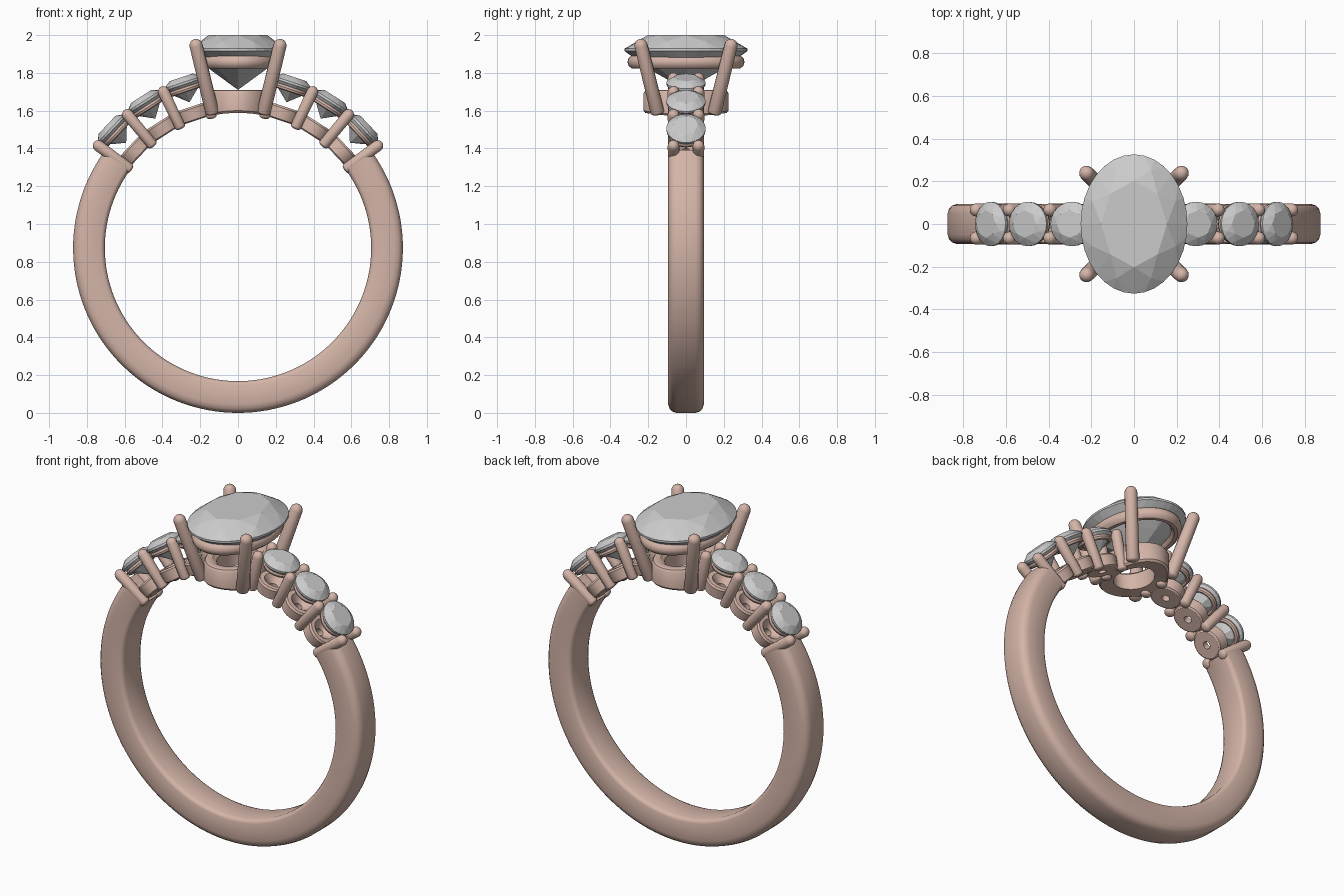
import bpy, bmesh
from math import sin, cos, pi, radians, sqrt
from mathutils import Matrix, Vector

if "Cube" in bpy.data.objects:
    bpy.data.objects.remove(bpy.data.objects["Cube"])

CZ = 0.873                      # height of the finger-hole centre
R_IN, R_OUT = 0.705, 0.873      # band radii

gold = bpy.data.materials.new("rose_gold")
gold.diffuse_color = (0.66, 0.46, 0.39, 1)
gold.use_nodes = True
gold.node_tree.nodes["Principled BSDF"].inputs["Base Color"].default_value = gold.diffuse_color


def finish(bm, name, matrix=Matrix(), metal=True, angle=35):
    bmesh.ops.recalc_face_normals(bm, faces=bm.faces[:])
    me = bpy.data.meshes.new(name)
    bm.to_mesh(me)
    bm.free()
    me.transform(matrix)
    if metal:
        me.materials.append(gold)
        me.shade_smooth()
        me.set_sharp_from_angle(angle=radians(angle))
    ob = bpy.data.objects.new(name, me)
    bpy.context.collection.objects.link(ob)
    return ob


def bridge(bm, rings, closed_rings, closed_section):
    """Quads between successive vertex rings."""
    n, m = len(rings), len(rings[0])
    for i in range(n if closed_rings else n - 1):
        a, b = rings[i], rings[(i + 1) % n]
        for j in range(m if closed_section else m - 1):
            k = (j + 1) % m
            bm.faces.new((a[j], a[k], b[k], b[j]))


def lathe(name, section, matrix, steps=32):
    """Closed section of (x radius, y radius, z) spun round z: an oval ring."""
    bm = bmesh.new()
    rings = []
    for i in range(steps):
        t = 2 * pi * i / steps
        rings.append([bm.verts.new((rx * cos(t), ry * sin(t), z)) for rx, ry, z in section])
    bridge(bm, rings, True, True)
    return finish(bm, name, matrix)


def prong(name, p, q, r0, r1):
    """Tapered rod with domed ends, from p to q."""
    p, q = Vector(p), Vector(q)
    length = (q - p).length
    bm = bmesh.new()
    prof = [(r0 * sin(a), -r0 * 0.5 * cos(a)) for a in (0.3, 0.8, 1.2, pi / 2)]
    prof += [(r1 * cos(a), length + r1 * sin(a)) for a in (0, 0.4, 0.8, 1.2, 1.45)]
    rings = [[bm.verts.new((r * cos(2 * pi * i / 14), r * sin(2 * pi * i / 14), z))
              for i in range(14)] for r, z in prof]
    bridge(bm, rings, False, True)
    bm.faces.new(rings[0])
    bm.faces.new(rings[-1])
    rot = (q - p).to_track_quat('Z', 'Y').to_matrix().to_4x4()
    return finish(bm, name, Matrix.Translation(p) @ rot, angle=50)


def gem(name, rx, ry, crown, pavilion, matrix, sides=32):
    """Brilliant cut, girdle at z = 0, as the hull of its facet corners."""
    bm = bmesh.new()

    def ring(n, k, z, off=0.0):
        for i in range(n):
            t = 2 * pi * (i + off) / n
            bm.verts.new((k * rx * cos(t), k * ry * sin(t), z))
    ring(8, 0.62, crown)
    ring(8, 0.84, crown * 0.56, 0.5)
    ring(sides, 1.0, 0.006)
    ring(sides, 1.0, -0.006)
    ring(8, 0.58, -pavilion * 0.5)
    bm.verts.new((0, 0, -pavilion))
    bmesh.ops.convex_hull(bm, input=bm.verts[:])
    bmesh.ops.dissolve_limit(bm, angle_limit=radians(1), verts=bm.verts[:], edges=bm.edges[:])
    return finish(bm, name, matrix, metal=False)


def at(angle, r, y=0.0):
    """Point on the ring's arc, angle in degrees from +x."""
    a = radians(angle)
    return Vector((r * cos(a), y, CZ + r * sin(a)))


def frame(angle, r):
    """Local z points outwards from the finger hole."""
    return Matrix.Translation(at(angle, r)) @ Matrix.Rotation(pi / 2 - radians(angle), 4, 'Y')


# Band: rounded section swept round the lower part of the circle
w, ro, ri = 0.094, R_OUT, R_IN
half = [(0.05, ro), (0.072, ro - 0.007), (0.086, ro - 0.02), (w, ro - 0.045),
        (w, ri + 0.022), (0.088, ri + 0.008), (0.07, ri)]
section = half + [(-y, r) for y, r in reversed(half)]
bm = bmesh.new()
N, START, END = 96, 143.5, 396.5
rings = [[bm.verts.new(at(START + (END - START) * i / N, r, y)) for y, r in section]
         for i in range(N + 1)]
bridge(bm, rings, False, True)
bm.faces.new(rings[0])
bm.faces.new(rings[-1])
finish(bm, "band", angle=50)

# Shoulders: three stones a side, each with a cup, a rim and shared prongs
FIRST, STEP = 36.2, 14.15
for side in ("right", "left"):
    turn = (lambda a: a) if side == "right" else (lambda a: 180 - a)
    for i in range(3):
        a = turn(FIRST + STEP * (i + 0.5))
        tag = f"{side}_{i + 1}"
        cup = [(0.022, -0.037), (0.078, -0.037), (0.088, -0.03), (0.094, 0.03),
               (0.086, 0.04), (0.062, 0.04), (0.022, 0.0)]
        lathe("side_cup_" + tag, [(r, r, z) for r, z in cup], frame(a, 0.748))
        rim = [(0.081 + 0.014 * cos(t * pi / 4), 0.016 * sin(t * pi / 4)) for t in range(8)]
        lathe("side_rim_" + tag, [(r, r, z) for r, z in rim], frame(a, 0.885))
        gem("side_stone_" + tag, 0.104, 0.104, 0.034, 0.105, frame(a, 0.918), 24)
    for i in range(4):
        a = turn(FIRST + STEP * i)
        for y in (-0.066, 0.066):
            prong(f"side_prong_{side}_{i + 1}", at(a, 0.712, y), at(a, 0.915, y), 0.029, 0.031)

# Centre base: oval collar whose underside follows the finger hole
collar = [(0.10, 0.13, 1.592), (0.155, 0.215, 1.588), (0.165, 0.226, 1.60), (0.165, 0.226, 1.69),
          (0.155, 0.216, 1.706), (0.145, 0.205, 1.71), (0.12, 0.17, 1.708), (0.10, 0.145, 1.69)]
base = lathe("centre_collar", collar, Matrix(), 48)
for v in base.data.vertices:
    if v.co.z < 1.65:
        v.co.z -= 0.71 - sqrt(0.71 ** 2 - v.co.x ** 2)

# Centre rim under the main stone
rim = [(0.19 + 0.03 * cos(t * pi / 5), 0.277 + 0.033 * cos(t * pi / 5),
        1.858 + 0.036 * sin(t * pi / 5)) for t in range(10)]
lathe("centre_rim", rim, Matrix(), 48)

# Main oval stone and its four claws
gem("centre_stone", 0.25, 0.326, 0.078, 0.212, Matrix.Translation((0, 0, 1.922)))
for sx in (-1, 1):
    for sy in (-1, 1):
        prong("centre_prong", (sx * 0.137, sy * 0.152, 1.595),
              (sx * 0.222, sy * 0.238, 1.945), 0.037, 0.035)
